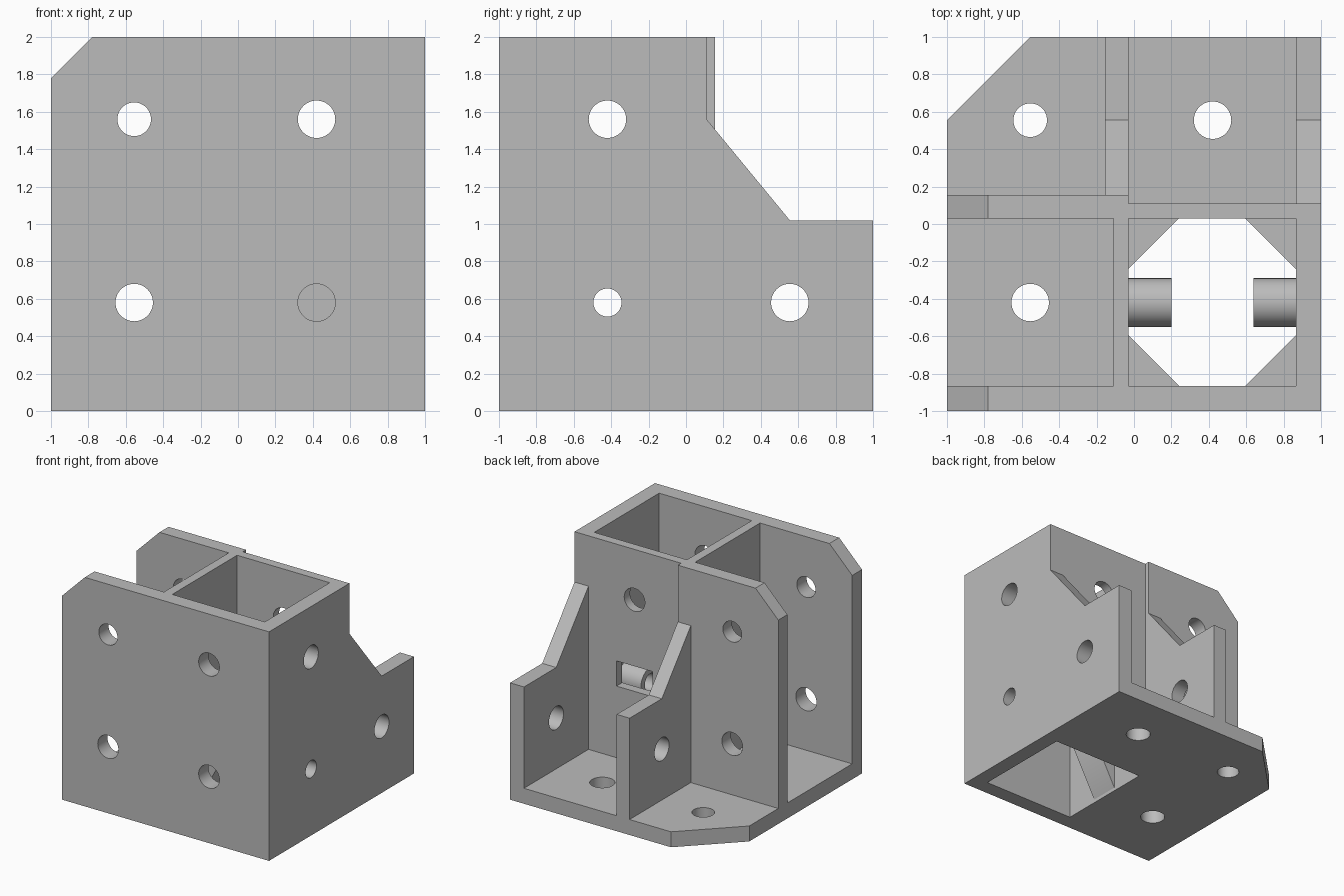
import bpy, bmesh, math
from mathutils import Vector

if "Cube" in bpy.data.objects:
    bpy.data.objects.remove(bpy.data.objects["Cube"], do_unlink=True)

grey = bpy.data.materials.new("plain grey")
grey.use_nodes = True
colour = (0.5, 0.5, 0.5, 1)
grey.diffuse_color = colour
grey.node_tree.nodes["Principled BSDF"].inputs["Base Color"].default_value = colour


def prism(name, outline, axis, lo, hi):
    """Extrude a flat outline along x, y or z between lo and hi."""
    def place(a, b, c):
        return {"x": (c, a, b), "y": (a, c, b), "z": (a, b, c)}[axis]
    bm = bmesh.new()
    face = bm.faces.new([bm.verts.new(place(a, b, lo)) for a, b in outline])
    moved = bmesh.ops.extrude_face_region(bm, geom=[face])["geom"]
    shift = Vector(place(0, 0, hi - lo))
    bmesh.ops.translate(bm, vec=shift, verts=[v for v in moved if isinstance(v, bmesh.types.BMVert)])
    bmesh.ops.recalc_face_normals(bm, faces=bm.faces[:])
    mesh = bpy.data.meshes.new(name)
    bm.to_mesh(mesh)
    bm.free()
    mesh.materials.append(grey)
    ob = bpy.data.objects.new(name, mesh)
    bpy.context.collection.objects.link(ob)
    return ob


def rect(a0, a1, b0, b1):
    return [(a0, b0), (a1, b0), (a1, b1), (a0, b1)]


def disc(a, b, r, n=48):
    return [(a + r * math.cos(math.tau * i / n), b + r * math.sin(math.tau * i / n)) for i in range(n)]


def combine(target, other, operation):
    """Apply one boolean and drop the second solid."""
    mod = target.modifiers.new("combine", "BOOLEAN")
    mod.operation, mod.solver, mod.object = operation, "EXACT", other
    bpy.context.view_layer.objects.active = target
    bpy.ops.object.modifier_apply(modifier=mod.name)
    bpy.data.objects.remove(other, do_unlink=True)


# Main levels: plate thickness, socket limits and socket centre
T = 0.135
X0, X1, Y0, Y1 = -0.03, 0.865, -0.865, 0.03
CX, CY = 0.42, -0.42
LOW, HIGH, SIDE = 0.58, 1.56, -0.555

# Base plate with one cut corner
body = prism("corner_bracket", [(-1, -1), (1, -1), (1, 1), (SIDE, 1), (-1, -SIDE)], "z", 0, T)

# Front and middle walls with clipped top corners
clipped = [(-1, 0), (1, 0), (1, 2), (-0.78, 2), (-1, 1.78)]
parts = [prism("front_wall", clipped, "y", -1, Y0)]
parts.append(prism("middle_wall", clipped, "y", Y1, 0.11))
thick = [(-1, 0), (X0, 0), (X0, 2), (-0.78, 2), (-1, 1.78)]
parts.append(prism("thick_wall", thick, "y", Y1, 0.155))

# Left wall and inner brace share the stepped, sloping back edge
slope = [(1, 0), (1, 1.02), (0.555, 1.02), (0.11, HIGH), (0.11, 2)]
parts.append(prism("left_wall", [(-1, 0)] + slope + [(-1, 2)], "x", X1, 1))
parts.append(prism("inner_brace", [(0.05, 0)] + slope + [(0.05, 2)], "x", -0.155, X0))
parts.append(prism("socket_wall", rect(-0.95, 0.08, 0, 2), "x", -0.11, X0))
for part in parts:
    combine(body, part, "UNION")

# Socket opening through the base, and the small back window
combine(body, prism("socket_cut", rect(X0, X1, Y0, Y1), "z", -0.1, 0.3), "DIFFERENCE")
combine(body, prism("window_cut", rect(0.245, 0.595, 0.76, 0.98), "y", -0.05, 0.3), "DIFFERENCE")

# Screw holes: axis, centre, radius and reach
holes = [("y", SIDE, HIGH, 0.09, -1.1, 1.1), ("y", SIDE, LOW, 0.1, -1.1, 1.1),
         ("y", CX, HIGH, 0.1, -1.1, 1.1), ("y", CX, LOW, 0.1, -1.1, -0.5),
         ("x", CY, HIGH, 0.1, -1.1, 1.1), ("x", -SIDE, LOW, 0.1, -1.1, 1.1),
         ("x", CY, LOW, 0.075, -1.1, 1.1),
         ("z", SIDE, -SIDE, 0.09, -0.1, 0.5), ("z", SIDE, CY, 0.1, -0.1, 0.5),
         ("z", CX, -SIDE, 0.1, -0.1, 0.5)]
for axis, a, b, r, lo, hi in holes:
    combine(body, prism("hole_cut", disc(a, b, r), axis, lo, hi), "DIFFERENCE")

# Hollow pegs inside the socket, each on a sloping support
pegs = []
for side, wall, tip in (("left", X1, 0.64), ("right", X0, 0.2)):
    peg = prism(side + "_peg", disc(CY, LOW, 0.13), "x", min(wall, tip), max(wall, tip))
    wedge = prism("support", [(wall, 0.03), (tip, 0.45), (tip, LOW), (wall, LOW)], "y", CY - 0.13, CY + 0.13)
    combine(peg, wedge, "UNION")
    combine(peg, prism("bore", disc(CY, LOW, 0.075), "x", -0.2, 1.1), "DIFFERENCE")
    pegs.append(peg)

# Triangular stops in the four socket corners
for x, sx in ((X0, 1), (X1, -1)):
    for y, sy in ((Y0, 1), (Y1, -1)):
        corner = [(x, y), (x + sx * 0.27, y), (x, y + sy * 0.27)]
        prism("corner_stop", corner, "z", 0.76, 0.98)

# Merge flat faces and smooth only the round ones
for ob in [body] + pegs:
    bm = bmesh.new()
    bm.from_mesh(ob.data)
    bmesh.ops.remove_doubles(bm, verts=bm.verts[:], dist=0.0001)
    bmesh.ops.dissolve_limit(bm, angle_limit=0.01, verts=bm.verts[:], edges=bm.edges[:])
    bm.to_mesh(ob.data)
    bm.free()
    bpy.ops.object.select_all(action="DESELECT")
    ob.select_set(True)
    bpy.context.view_layer.objects.active = ob
    bpy.ops.object.shade_smooth_by_angle(angle=math.radians(30))
